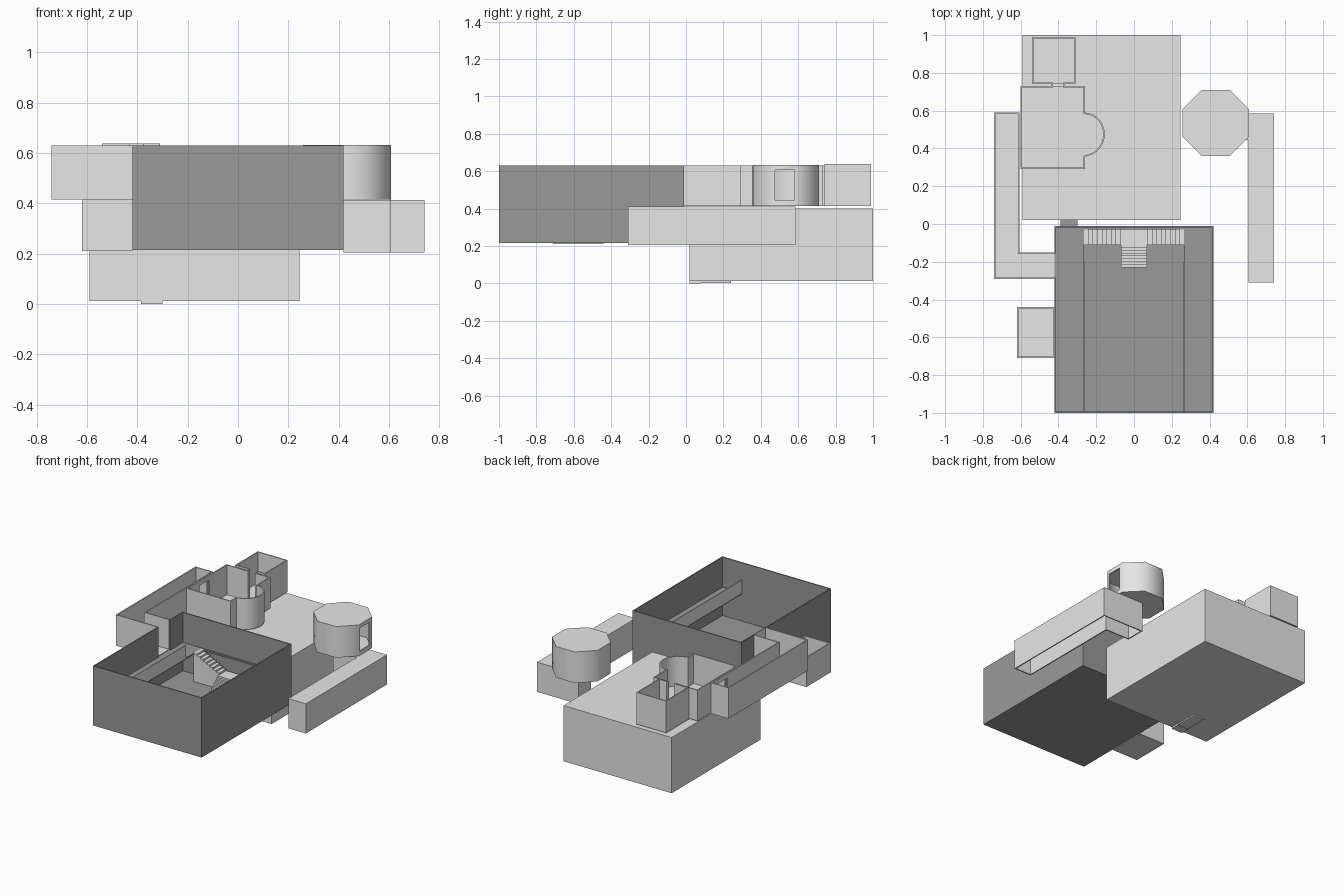
import bpy, bmesh, math

cube = bpy.data.objects.get("Cube")
if cube:
    bpy.data.objects.remove(cube)


def material(name, v):
    m = bpy.data.materials.new(name)
    m.use_nodes = True
    m.diffuse_color = (v, v, v, 1)
    m.node_tree.nodes["Principled BSDF"].inputs["Base Color"].default_value = (v, v, v, 1)
    return m


LIGHT = material("light grey", 0.8)
DARK = material("dark grey", 0.32)


def finish(name, bm, mat):
    mesh = bpy.data.meshes.new(name)
    bm.to_mesh(mesh)
    bm.free()
    mesh.materials.append(mat)
    ob = bpy.data.objects.new(name, mesh)
    bpy.context.scene.collection.objects.link(ob)
    return ob


def add_box(bm, x, y, z):
    made = bmesh.ops.create_cube(bm, size=1)["verts"]
    for v in made:
        for i, (a, b) in enumerate((x, y, z)):
            v.co[i] = a + (b - a) * (v.co[i] + 0.5)


def boxes(name, mat, *spans):
    bm = bmesh.new()
    for s in spans:
        add_box(bm, *s)
    return finish(name, bm, mat)


def rect(x0, x1, y0, y1):
    return [(x0, y0), (x1, y0), (x1, y1), (x0, y1)]


def shell(name, outline, z0, z1, mat, floor=True, lid=False, doors=(), smooth=30):
    """Thin-walled room from a counter-clockwise outline, with doorways cut out."""
    bm = bmesh.new()
    low = [bm.verts.new((x, y, z0)) for x, y in outline]
    high = [bm.verts.new((x, y, z1)) for x, y in outline]
    for i in range(len(low)):
        j = (i + 1) % len(low)
        bm.faces.new((low[i], low[j], high[j], high[i]))
    if floor:
        bm.faces.new(low[::-1])
    if lid:
        bm.faces.new(high)
    ob = finish(name, bm, mat)
    solid = ob.modifiers.new("walls", "SOLIDIFY")
    solid.thickness, solid.offset, solid.use_even_offset = 0.008, -1, True
    cutters = []
    for d in doors:
        c = boxes(name + "_cutter", mat, d)
        c.hide_render = True
        cut = ob.modifiers.new("door", "BOOLEAN")
        cut.operation, cut.object, cut.solver = "DIFFERENCE", c, "EXACT"
        cutters.append(c)
    # bake the walls and doorways, then drop the cutters
    graph = bpy.context.evaluated_depsgraph_get()
    baked = bpy.data.meshes.new_from_object(ob.evaluated_get(graph))
    ob.modifiers.clear()
    ob.data = baked
    for c in cutters:
        bpy.data.objects.remove(c)
    bpy.ops.object.select_all(action="DESELECT")
    ob.select_set(True)
    bpy.context.view_layer.objects.active = ob
    bpy.ops.object.shade_smooth_by_angle(angle=math.radians(smooth))
    return ob


# Main hall, open on top
shell("hall", rect(-0.42, 0.42, -1, -0.01), 0.215, 0.63, DARK,
      doors=[((-0.45, -0.40), (-0.285, -0.155), (0.42, 0.7)),
             ((-0.45, -0.40), (-0.64, -0.51), (0.225, 0.38))])

# Balconies and their rails
boxes("balcony", DARK,
      *[(sorted((s * 0.265, s * 0.415)), (-0.995, -0.014), (0.41, 0.42)) for s in (-1, 1)],
      ((-0.265, 0.265), (-0.03, -0.014), (0.41, 0.42)))
boxes("balcony_rail", LIGHT,
      *[((s * 0.265 - 0.002, s * 0.265 + 0.002), (-0.995, -0.2), (0.42, 0.51)) for s in (-1, 1)])

# Staircase: landing, two side flights and a front flight
LANDING, BASE, STEPS = 0.32, 0.22, 8
spans = [((-0.07, 0.07), (-0.11, -0.03), (BASE, LANDING))]
for i in range(STEPS):
    a, b = i / STEPS, (i + 1) / STEPS
    top = LANDING + (0.42 - LANDING) * b
    for s in (-1, 1):
        spans.append((sorted((s * (0.07 + 0.195 * a), s * (0.07 + 0.195 * b))),
                      (-0.11, -0.03), (BASE, top)))
    spans.append(((-0.07, 0.07), (-0.11 - 0.12 * b, -0.11 - 0.12 * a),
                  (BASE, LANDING - (LANDING - BASE - 0.005) * a)))
boxes("staircase", LIGHT, *spans)

# Low side room beside the hall
shell("side_room", rect(-0.62, -0.42, -0.71, -0.44), 0.21, 0.415, LIGHT,
      doors=[((-0.44, -0.41), (-0.64, -0.51), (0.225, 0.38))])

# Lower building with its link to the hall and stair foot under the floor
shell("lower_building", rect(-0.59, 0.245, 0.02, 1), 0.012, 0.4, LIGHT, lid=True)
boxes("link_passage", DARK, ((-0.39, -0.3), (-0.015, 0.025), (0.215, 0.39)))
boxes("stair_foot", LIGHT, ((-0.385, -0.3), (0.02, 0.24), (0.003, 0.02)),
      ((-0.385, -0.3), (0.02, 0.08), (0, 0.02)))

# Upper corridor, open on top
corridor = [(-0.74, -0.29), (-0.42, -0.29), (-0.42, -0.15), (-0.605, -0.15),
            (-0.605, 0.59), (-0.74, 0.59)]
side_door = ((-0.63, -0.58), (0.42, 0.53), (0.43, 0.6))
shell("corridor", corridor, 0.415, 0.63, LIGHT,
      doors=[((-0.44, -0.4), (-0.281, -0.159), (0.424, 0.7)), side_door])

# Lower corridor, the same plan turned round with the open side down
turned = [(-x, 0.285 - y + 0.01) for x, y in corridor]
turned = [(x, -0.31 if y < -0.2 else y) for x, y in turned]
shell("lower_corridor", turned, 0.205, 0.412, LIGHT, floor=False, lid=True)

# Bay room with a round bay
bay = [(-0.26 + 0.105 * math.cos(t), 0.475 + 0.115 * math.sin(t))
       for t in (math.pi * (k / 14 - 0.5) for k in range(15))]
bay_room = [(-0.6, 0.29), (-0.26, 0.29), (-0.26, 0.355), *bay[1:-1],
            (-0.26, 0.59), (-0.26, 0.73), (-0.6, 0.73)]
back_door = ((-0.43, -0.375), (0.70, 0.77), (0.424, 0.7))
shell("bay_room", bay_room, 0.415, 0.63, LIGHT, doors=[side_door, back_door])

# Small back room and the short doorway joining it
shell("back_room", rect(-0.54, -0.31, 0.74, 0.99), 0.415, 0.637, LIGHT, doors=[back_door])
boxes("doorway_sides", LIGHT,
      *[((x - 0.008, x), (0.725, 0.745), (0.415, 0.63)) for x in (-0.43, -0.367)])

# Eight-sided tower room with a door
octagon = [(0.433 + 0.19 * math.cos(t), 0.535 + 0.19 * math.sin(t))
           for t in (math.pi * (k + 0.5) / 4 for k in range(8))]
shell("tower_room", octagon, 0.415, 0.632, LIGHT, lid=True, smooth=50,
      doors=[((0.57, 0.65), (0.475, 0.58), (0.445, 0.605))])
